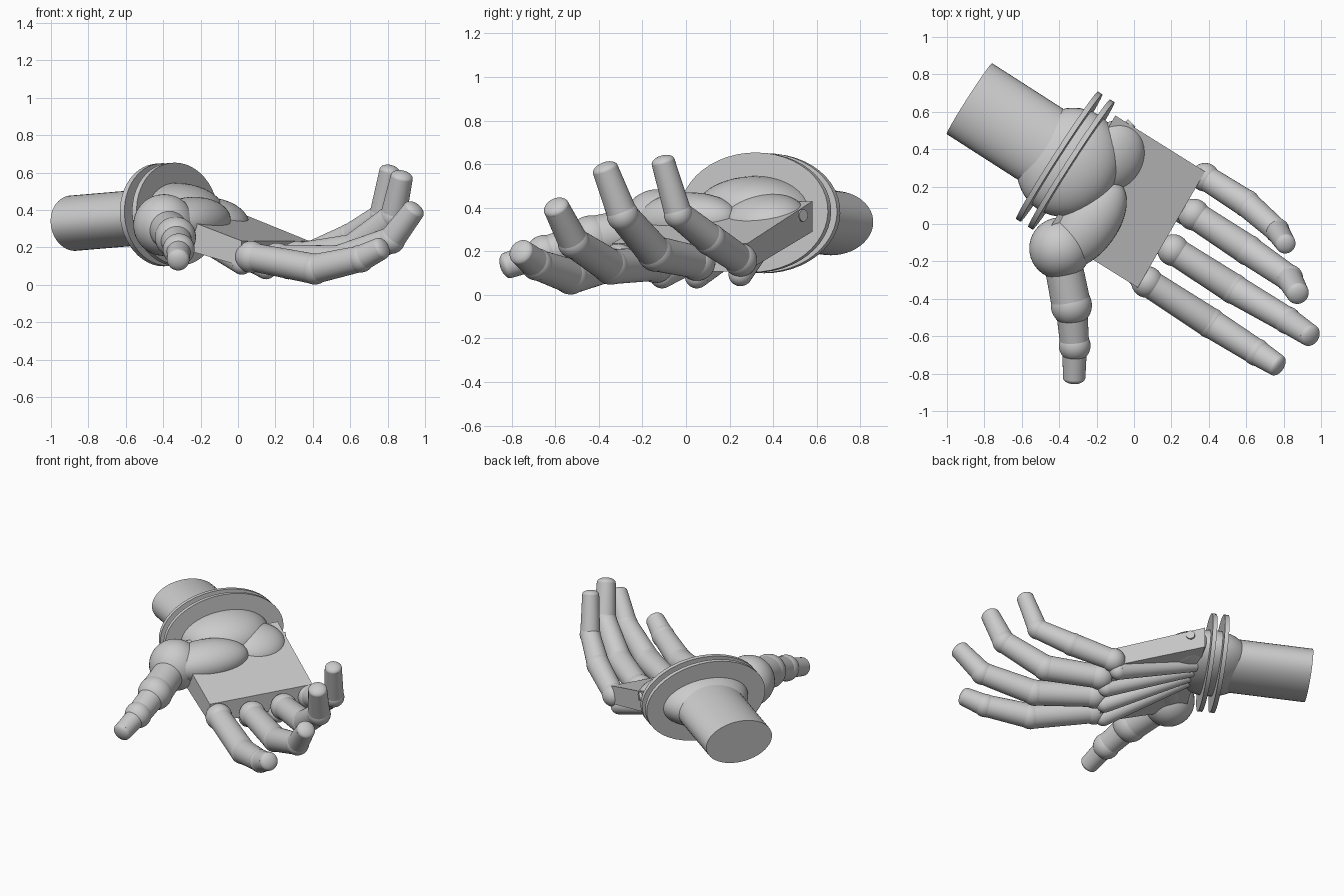
import bpy, bmesh, math
from mathutils import Vector, Matrix

if "Cube" in bpy.data.objects:
    bpy.data.objects.remove(bpy.data.objects["Cube"])

UP = Vector((0, 0, 1))


def finish(bm, name):
    bmesh.ops.recalc_face_normals(bm, faces=bm.faces)
    me = bpy.data.meshes.new(name)
    bm.to_mesh(me)
    bm.free()
    ob = bpy.data.objects.new(name, me)
    bpy.context.collection.objects.link(ob)
    bpy.ops.object.select_all(action='DESELECT')
    ob.select_set(True)
    bpy.context.view_layer.objects.active = ob
    bpy.ops.object.shade_smooth_by_angle(angle=math.radians(35))
    return ob


def frame(center, axis):
    # local x = sideways, y = up-ish, z = along the axis
    z = Vector(axis).normalized()
    x = UP.cross(z)
    x = x.normalized() if x.length > 1e-4 else Vector((1, 0, 0))
    m = Matrix((x, z.cross(x), z)).transposed().to_4x4()
    m.translation = Vector(center)
    return m


def tube(name, a, b, r1, r2, flat=1.0):
    a, b = Vector(a), Vector(b)
    bm = bmesh.new()
    bmesh.ops.create_cone(bm, cap_ends=True, segments=48, radius1=r1, radius2=r2,
                          depth=(b - a).length)
    bm.transform(frame((a + b) / 2, b - a) @ Matrix.Diagonal((1, flat, 1, 1)))
    return finish(bm, name)


def ball(name, c, radii, axis=(0, 0, 1)):
    bm = bmesh.new()
    bmesh.ops.create_uvsphere(bm, u_segments=40, v_segments=24, radius=1)
    bm.transform(frame(c, axis) @ Matrix.Diagonal((*radii, 1)))
    return finish(bm, name)


def digit(name, pts, ball_r, seg_r):
    # joint balls, tapered segments and a shallow fingertip cap
    pts = [Vector(p) for p in pts]
    for i, (a, b) in enumerate(zip(pts, pts[1:])):
        ball(f"{name}_joint_{i + 1}", a, (ball_r[i],) * 3)
        tube(f"{name}_segment_{i + 1}", a, b, *seg_r[i])
    r = seg_r[-1][1]
    d = (pts[-1] - pts[-2]).normalized()
    ball(f"{name}_tip", pts[-1], (r, r, r * 0.55), d)


# Forearm, wrist and the two cuff discs
axis = Vector((0.84, -0.54, 0.06)).normalized()
elbow = Vector((-0.88, 0.67, 0.33))
wrist = Vector((-0.35, 0.33, 0.375))
tube("forearm", elbow, wrist, 0.225, 0.225, 0.66)
ball("wrist", wrist, (0.30, 0.17, 0.27), axis)
for i, c in enumerate([(-0.40, 0.36, 0.375), (-0.335, 0.318, 0.378)]):
    c = Vector(c)
    tube(f"cuff_disc_{i + 1}", c - axis * 0.014, c + axis * 0.014, 0.405, 0.405, 0.68)

# Palm slab sloping down towards the fingers
bm = bmesh.new()
corners = [(-0.10, 0.58, 0.29, 0.43), (0.38, 0.28, 0.11, 0.235),
           (0.02, -0.34, 0.10, 0.235), (-0.46, -0.04, 0.24, 0.42)]
low = [bm.verts.new((x, y, z)) for x, y, z, _ in corners]
top = [bm.verts.new((x, y, z)) for x, y, _, z in corners]
bm.faces.new(low)
bm.faces.new(top)
for i in range(4):
    j = (i + 1) % 4
    bm.faces.new((low[i], low[j], top[j], top[i]))
finish(bm, "palm")
tube("palm_pin", (-0.05, 0.50, 0.365), (-0.012, 0.54, 0.365), 0.028, 0.028)

# Fleshy pads of the palm
ball("heel_pad", (-0.12, 0.36, 0.35), (0.20, 0.11, 0.175), (0.84, -0.54, -0.3))
ball("thumb_pad", (-0.25, 0.0, 0.34), (0.16, 0.13, 0.28), (0.6, 0.8, 0.05))

# Fingers
fingers = {
    "index_finger": [(0.07, -0.31, 0.15), (0.41, -0.53, 0.085), (0.655, -0.685, 0.14), (0.765, -0.755, 0.195)],
    "middle_finger": [(0.21, -0.14, 0.14), (0.53, -0.345, 0.13), (0.82, -0.515, 0.24), (0.94, -0.595, 0.40)],
    "ring_finger": [(0.32, 0.05, 0.15), (0.61, -0.14, 0.19), (0.83, -0.29, 0.365), (0.875, -0.37, 0.575)],
    "little_finger": [(0.38, 0.25, 0.16), (0.60, 0.11, 0.255), (0.765, -0.035, 0.37), (0.81, -0.105, 0.61)],
}
for name, pts in fingers.items():
    k = 0.9 if name.startswith("little") else 1.0
    digit(name, pts, [0.085 * k, 0.083 * k, 0.074 * k],
          [(0.075 * k, 0.081 * k), (0.079 * k, 0.070 * k), (0.070 * k, 0.060 * k)])

# Thumb
digit("thumb", [(-0.395, -0.13, 0.32), (-0.335, -0.435, 0.255), (-0.317, -0.65, 0.19),
                (-0.32, -0.82, 0.135)], [0.165, 0.11, 0.085],
      [(0.10, 0.105), (0.085, 0.077), (0.066, 0.060)])

# Hand bones fanning from the wrist under the palm
heads = [(0.02, -0.28, 0.11), (0.15, -0.11, 0.085), (0.27, 0.05, 0.085), (0.34, 0.25, 0.095)]
for i, h in enumerate(heads):
    root = (-0.27 + 0.03 * i, 0.22 + 0.055 * i, 0.27)
    tube(f"hand_bone_{i + 1}", root, h, 0.04, 0.055)
    ball(f"hand_bone_end_{i + 1}", h, (0.055,) * 3)
